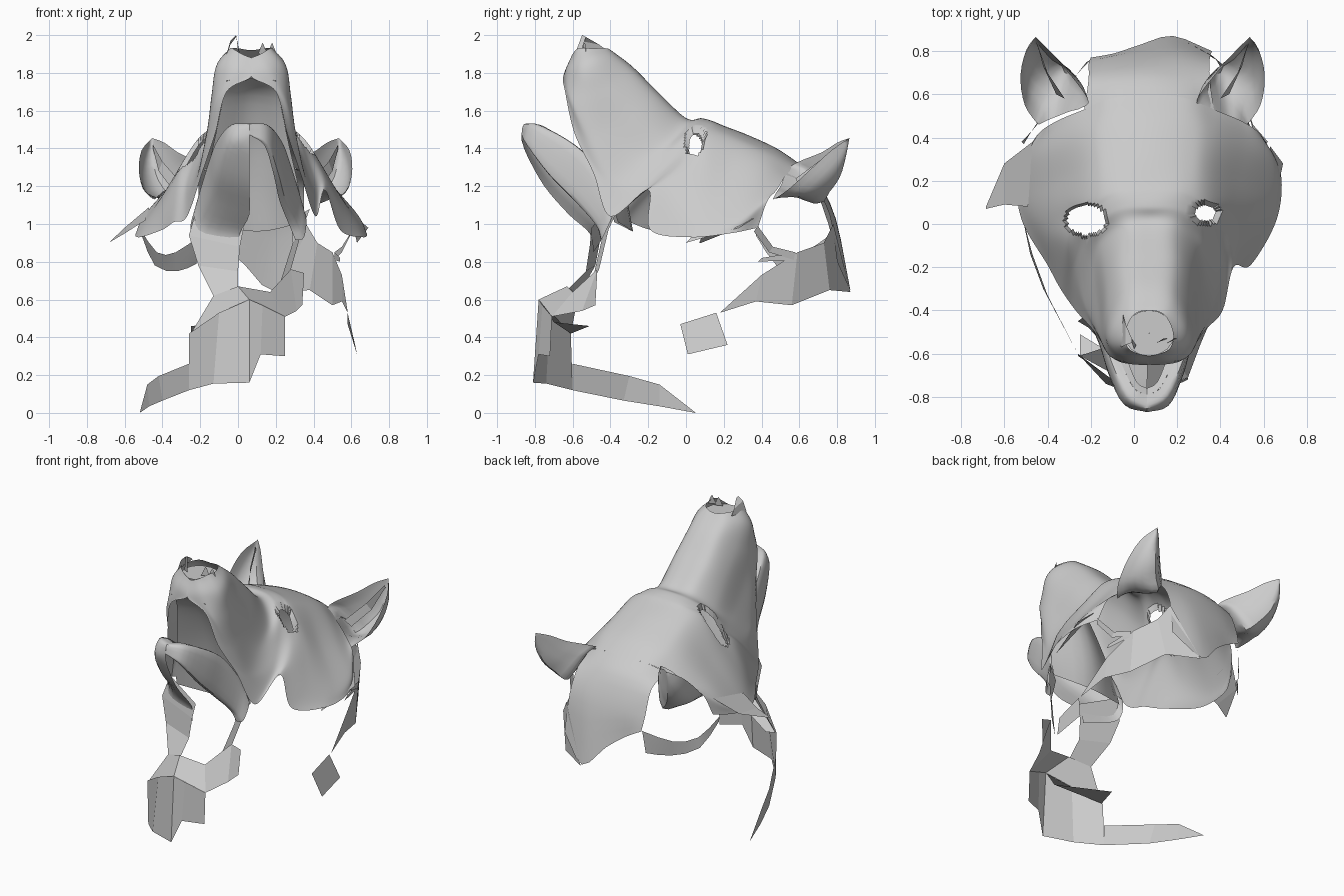
import bpy, bmesh, math
from mathutils import Vector

if "Cube" in bpy.data.objects:
    bpy.data.objects.remove(bpy.data.objects["Cube"], do_unlink=True)

GREY = (0.6, 0.6, 0.6, 1)
mat = bpy.data.materials.new("plain grey")
mat.use_nodes = True
mat.diffuse_color = GREY
mat.node_tree.nodes["Principled BSDF"].inputs["Base Color"].default_value = GREY


def smooth_line(pts, n):
    """Curve through the points, n steps between each pair."""
    p = [pts[0] * 2 - pts[1]] + pts + [pts[-1] * 2 - pts[-2]]
    out = []
    for i in range(1, len(p) - 2):
        a, b, c, d = p[i - 1:i + 3]
        for k in range(n):
            t = k / n
            out.append(0.5 * (2 * b + (c - a) * t + (2 * a - 5 * b + 4 * c - d) * t * t
                              + (3 * b - a - 3 * c + d) * t ** 3))
    return out + [pts[-1]]


def open_eye(bm, cx, cy, rx, ry, inward):
    """Remove an oval of faces and turn its border down into the socket."""
    def inside(c, k):
        return c.z > 1.2 and ((c.x - cx) / rx) ** 2 + ((c.y - cy) / ry) ** 2 < k
    gone = [f for f in bm.faces if inside(f.calc_center_median(), 1)]
    bmesh.ops.delete(bm, geom=gone, context='FACES')
    border = [e for e in bm.edges if e.is_boundary and all(inside(v.co, 2.5) for v in e.verts)]
    new = bmesh.ops.extrude_edge_only(bm, edges=border)["geom"]
    for v in new:
        if isinstance(v, bmesh.types.BMVert):
            v.co += Vector(((cx - v.co.x) * inward, (cy - v.co.y) * inward, -.04))


def sheet(name, rows, n=1, eyes=()):
    """Skin a grid of rows, smoothing it with n steps per span."""
    rows = [smooth_line([Vector(p) for p in r], n) for r in rows]
    cols = [smooth_line(list(c), n) for c in zip(*rows)]
    bm = bmesh.new()
    grid = [[bm.verts.new(p) for p in c] for c in cols]
    for a, b in zip(grid, grid[1:]):
        for i in range(len(a) - 1):
            bm.faces.new((a[i], a[i + 1], b[i + 1], b[i]))
    bmesh.ops.remove_doubles(bm, verts=bm.verts, dist=0.0005)
    for eye in eyes:
        open_eye(bm, *eye)
    bmesh.ops.recalc_face_normals(bm, faces=bm.faces)
    me = bpy.data.meshes.new(name)
    bm.to_mesh(me)
    bm.free()
    me.materials.append(mat)
    ob = bpy.data.objects.new(name, me)
    bpy.context.collection.objects.link(ob)
    if n > 1:
        bpy.ops.object.select_all(action='DESELECT')
        ob.select_set(True)
        bpy.context.view_layer.objects.active = ob
        bpy.ops.object.shade_smooth_by_angle(angle=math.radians(40))


def mirrored(half, cx):
    """Full row from a half row given as offsets from the middle plane."""
    return [(cx - x, y, z) for x, y, z in reversed(half[1:])] + [(cx + x, y, z) for x, y, z in half]


# Head shell: half sections from the ridge to the lip or cheek edge
muzzle = [
    [(0, -.40, 1.92), (.07, -.42, 1.93), (.11, -.50, 1.93), (.10, -.57, 1.93), (.05, -.60, 1.90), (0, -.61, 1.88)],
    [(0, -.37, 1.90), (.10, -.38, 1.89), (.17, -.47, 1.86), (.18, -.56, 1.82), (.11, -.63, 1.80), (0, -.65, 1.78)],
    [(0, -.28, 1.83), (.11, -.29, 1.81), (.185, -.38, 1.74), (.21, -.50, 1.68), (.19, -.60, 1.65), (.13, -.64, 1.70)],
    [(0, -.15, 1.70), (.12, -.16, 1.68), (.20, -.25, 1.60), (.23, -.40, 1.50), (.24, -.50, 1.44), (.19, -.59, 1.48)],
    [(0, 0, 1.56), (.12, -.02, 1.55), (.22, -.10, 1.45), (.26, -.25, 1.35), (.29, -.38, 1.24), (.26, -.49, 1.27)],
]
skull = [
    [(0, .08, 1.56), (.14, .07, 1.54), (.24, 0, 1.47), (.30, -.10, 1.33), (.34, -.22, 1.20), (.34, -.40, 1.04)],
    [(0, .14, 1.545), (.15, .13, 1.53), (.255, .06, 1.47), (.34, 0, 1.34), (.39, -.10, 1.24), (.39, -.20, 1.18)],
    [(0, .20, 1.52), (.16, .18, 1.51), (.27, .12, 1.46), (.38, .08, 1.30), (.48, -.03, 1.10), (.47, -.19, .97)],
    [(0, .33, 1.47), (.17, .32, 1.45), (.28, .27, 1.40), (.42, .20, 1.22), (.56, .12, 1.02), (.59, .02, .93)],
    [(0, .48, 1.40), (.18, .47, 1.38), (.30, .42, 1.33), (.45, .35, 1.18), (.57, .30, 1.04), (.61, .23, .95)],
    [(0, .60, 1.32), (.18, .58, 1.31), (.30, .53, 1.26), (.42, .48, 1.18), (.50, .43, 1.12), (.54, .38, .98)],
]
head = [mirrored(r, .07) for r in muzzle + skull]
# the right cheek is whole where the left one is split
head[6][0] = (-.34, -.30, 1.01)
sheet("head_shell", head, 8, ((-.22, .02, .105, .08, .15), (.33, .05, .075, .06, .4)))

# Mouth lining from the upper lip back to the throat
sheet("mouth_lining", [
    [(-.06, -.635, 1.76), (.07, -.64, 1.77), (.20, -.635, 1.76)],
    [(-.08, -.55, 1.66), (.07, -.51, 1.68), (.22, -.55, 1.66)],
    [(-.13, -.47, 1.42), (.07, -.40, 1.46), (.27, -.47, 1.42)],
    [(-.18, -.42, 1.20), (.07, -.33, 1.22), (.32, -.42, 1.20)],
    [(-.20, -.38, 1.01), (.10, -.28, .96), (.35, -.36, 1.01)]], 4)

# Nose: recessed pad and torn points on its rim
pad = []
for r in (.001, .06, .118):
    pad.append([(.07 + r * math.cos(i * math.tau / 16), -.505 + r * .9 * math.sin(i * math.tau / 16), 1.89)
                for i in range(17)])
sheet("nose_pad", pad)
sheet("nose_point_right", [[(-.06, -.57, 1.90), (-.05, -.42, 1.92)], [(-.04, -.56, 1.97), (-.04, -.46, 1.95)],
                           [(-.01, -.55, 2.0), (-.01, -.53, 1.99)], [(.0, -.58, 1.92), (.01, -.56, 1.90)]])
for nm, x in (("nose_point_middle", .13), ("nose_point_left", .18)):
    sheet(nm, [[(x - .025, -.55, 1.90), (x + .025, -.53, 1.90)], [(x, -.54, 1.96), (x + .005, -.53, 1.95)]])

# Ears: cups open to the front; the first row joins the skull edge
ear = [
    [(.30, .53, 1.28), (.34, .52, 1.25), (.39, .50, 1.20), (.44, .48, 1.17), (.48, .46, 1.13)],
    [(.25, .56, 1.31), (.28, .63, 1.27), (.36, .70, 1.11), (.45, .60, 1.14), (.50, .48, 1.14)],
    [(.28, .62, 1.34), (.33, .70, 1.28), (.42, .76, 1.17), (.51, .66, 1.16), (.545, .55, 1.19)],
    [(.36, .72, 1.38), (.40, .77, 1.33), (.47, .815, 1.25), (.54, .74, 1.24), (.565, .66, 1.29)],
    [(.43, .80, 1.43), (.45, .82, 1.40), (.49, .845, 1.35), (.53, .82, 1.34), (.55, .77, 1.39)],
    [(.495, .865, 1.455)] * 5,
]
for nm, s in (("left_ear", 1), ("right_ear", -1)):
    sheet(nm, [[(.04 + s * x, y, z) for x, y, z in r] for r in ear], 3)
    # folded ridge inside the ear
    ridge = [[(.36, .58, 1.24), (.40, .60, 1.20)], [(.44, .70, 1.33), (.46, .73, 1.28)], [(.49, .83, 1.42), (.49, .84, 1.40)]]
    sheet(nm + "_fold", [[(.04 + s * x, y, z) for x, y, z in r] for r in ridge])

# Back of the head and the torn scraps around it
sheet("head_back", [
    [(-.23, .53, 1.26), (-.11, .58, 1.31), (.07, .60, 1.32), (.25, .58, 1.31), (.37, .53, 1.26)],
    [(-.21, .67, 1.20), (-.09, .69, 1.22), (.07, .70, 1.23), (.22, .69, 1.22), (.35, .67, 1.20)],
    [(-.21, .74, 1.04), (-.08, .77, 1.04), (.09, .79, 1.03), (.22, .79, 1.03), (.35, .76, 1.05)],
    [(-.20, .77, .94), (-.09, .79, .88), (.03, .83, .79), (.18, .87, .65), (.36, .80, .80)]], 3)
sheet("left_back_flap", [
    [(.36, .78, 1.00), (.19, .87, .64)], [(.42, .73, .90), (.38, .76, .65)], [(.50, .59, .85), (.50, .56, .57)],
    [(.55, .40, .73), (.55, .37, .59)], [(.58, .19, .54), (.58, .18, .53)]])
sheet("left_flap_link", [[(.62, .38, .99), (.60, .36, .96)], [(.55, .46, .88), (.55, .44, .85)],
                         [(.51, .58, .85), (.51, .57, .81)], [(.54, .40, .82), (.54, .38, .80)]])
sheet("left_scrap", [[(.58, .16, .53), (.58, -.03, .47)], [(.62, .22, .36), (.63, .01, .31)]])
sheet("right_back_strap", [
    [(-.52, .38, .98), (-.51, .37, .94)], [(-.43, .48, .85), (-.44, .48, .78)],
    [(-.33, .62, .85), (-.32, .62, .75)], [(-.20, .76, .94), (-.22, .75, .79)]], 2)
sheet("right_cheek_scrap", [[(-.47, .38, 1.09), (-.49, .08, 1.02)], [(-.60, .28, .98), (-.60, .09, .95)],
                            [(-.685, .08, .90), (-.685, .07, .90)]])
sheet("left_cheek_scrap", [[(.63, .36, 1.03), (.60, .12, 1.03)], [(.69, .28, .98), (.63, 0, .90)]])

# Lower jaw: rows from chin tip to mouth corner, each from lip to keel
jaw = [
    [(0, -.79, 1.52), (0, -.855, 1.53), (0, -.87, 1.48), (0, -.87, 1.44)],
    [(.06, -.76, 1.52), (.10, -.80, 1.52), (.10, -.84, 1.43), (0, -.84, 1.36)],
    [(.12, -.64, 1.45), (.17, -.65, 1.44), (.16, -.72, 1.28), (0, -.75, 1.20)],
    [(.16, -.52, 1.36), (.21, -.53, 1.34), (.20, -.58, 1.14), (.0, -.62, 1.05)],
    [(.21, -.42, 1.22), (.26, -.43, 1.18), (.25, -.47, 1.01), (.05, -.51, .95)],
    [(.25, -.39, 1.07), (.30, -.39, 1.04), (.29, -.44, .93), (.06, -.49, .85)],
]
sheet("jaw_right", [[(.06 - x, y, z) for x, y, z in r] for r in jaw], 4)
# the left half is torn below the lip
sheet("jaw_left", [[(.06 + x, y, z) for x, y, z in
                    r[:3] + [Vector(r[2]).lerp(Vector(r[3]), .2)]] for r in jaw], 4)
# Inner lip roll
for nm, s in (("left_inner_lip", 1), ("right_inner_lip", -1)):
    sheet(nm, [[(.06 + s * r[0][0], r[0][1], r[0][2]),
                (.06 + s * r[0][0] * .8, r[0][1] + .03, r[0][2] - .03)] for r in jaw], 3)

# Throat straps and collar
sheet("throat_right", [
    [(-.22, -.42, 1.08), (.03, -.50, .98)], [(-.26, -.45, .94), (.01, -.51, .88)],
    [(-.21, -.48, .78), (0, -.53, .75)], [(-.13, -.57, .62), (0, -.62, .66)]])
sheet("throat_left", [
    [(.38, -.36, 1.08), (.28, -.42, 1.02)], [(.34, -.41, .97), (.29, -.45, .90)],
    [(.28, -.46, .76), (.22, -.50, .68)]])
sheet("collar", [
    [(-.13, -.57, .62), (-.25, -.61, .42)], [(0, -.63, .67), (.06, -.78, .60)],
    [(.17, -.60, .64), (.25, -.71, .51)], [(.28, -.47, .76), (.31, -.55, .54)],
    [(.35, -.47, .74), (.34, -.48, .57)]])
sheet("collar_fold", [[(.06, -.77, .59), (.06, -.70, .48)], [(-.25, -.61, .42), (-.25, -.51, .46)]])

# Chest plate and its long tail
sheet("chest_right", [
    [(.06, -.78, .60), (.06, -.81, .16)], [(-.10, -.72, .53), (-.13, -.74, .155)],
    [(-.26, -.61, .42), (-.26, -.60, .12)]])
sheet("chest_left", [
    [(.06, -.78, .60), (.06, -.81, .16)], [(.13, -.76, .57), (.12, -.78, .31)],
    [(.25, -.71, .51), (.25, -.72, .30)]])
sheet("chest_tail", [
    [(-.26, -.60, .26), (-.26, -.60, .12)], [(-.42, -.30, .195), (-.40, -.33, .065)],
    [(-.48, -.14, .15), (-.47, -.14, .035)], [(-.52, .05, .002), (-.52, .05, 0)]])
